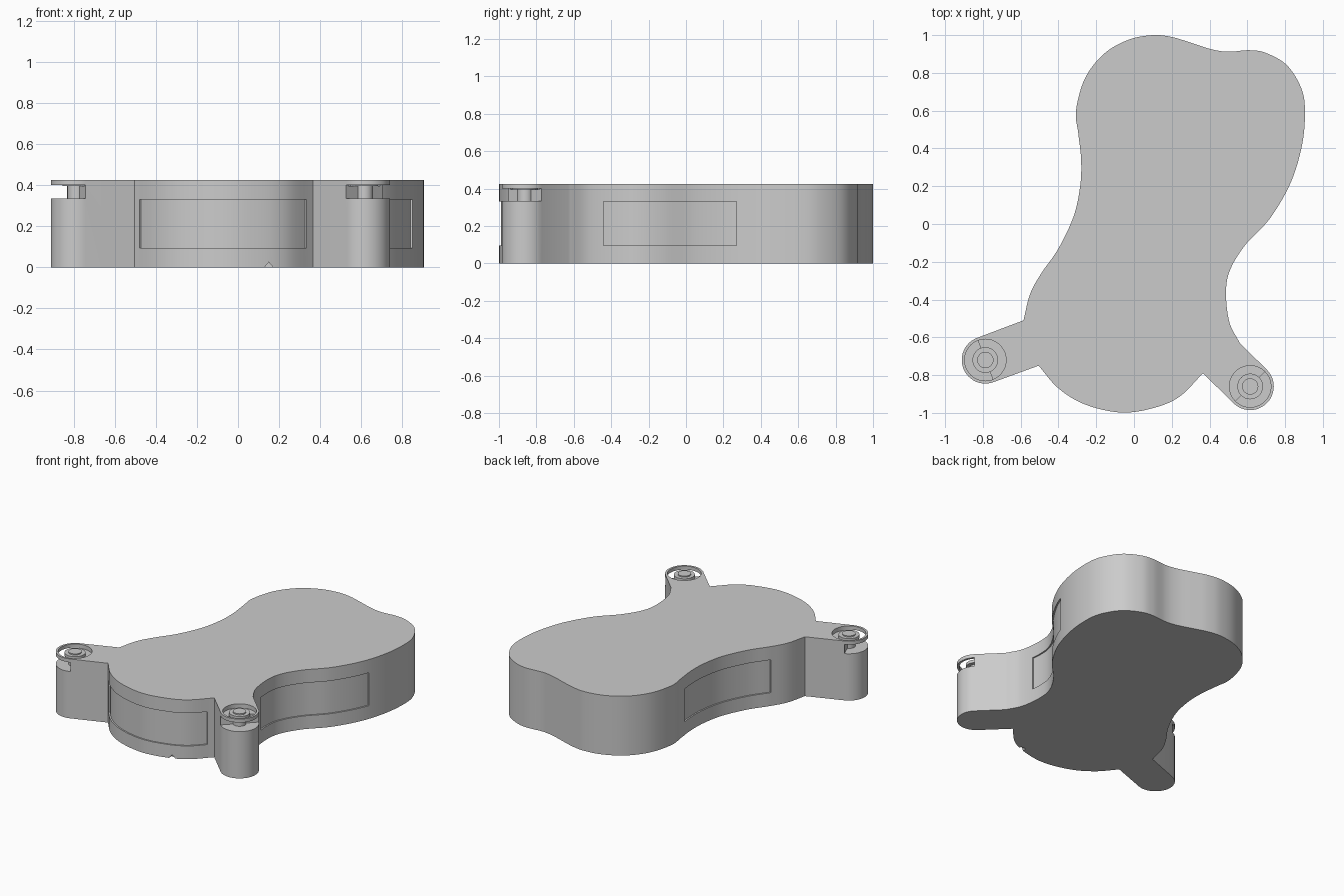
import bpy, bmesh, math
from mathutils import Vector

if "Cube" in bpy.data.objects:
    bpy.data.objects.remove(bpy.data.objects["Cube"])

H = 0.425                       # body height
SLOT_Z, PLATE_Z = 0.335, 0.40   # slot under each lug's top plate


def prism(name, pts, z0, z1):
    """Extrude a counter-clockwise outline from z0 to z1."""
    bm = bmesh.new()
    face = bm.faces.new([bm.verts.new((p[0], p[1], z0)) for p in pts])
    top = bmesh.ops.extrude_face_region(bm, geom=[face])["geom"]
    for v in top:
        if isinstance(v, bmesh.types.BMVert):
            v.co.z = z1
    bmesh.ops.recalc_face_normals(bm, faces=bm.faces)
    me = bpy.data.meshes.new(name)
    bm.to_mesh(me)
    bm.free()
    ob = bpy.data.objects.new(name, me)
    bpy.context.collection.objects.link(ob)
    return ob


def arc(c, r, a0, a1, n=24):
    return [Vector((c[0] + r * math.cos(math.radians(a0 + (a1 - a0) * i / n)),
                    c[1] + r * math.sin(math.radians(a0 + (a1 - a0) * i / n))))
            for i in range(n + 1)]


def circle(c, r, n=40):
    return arc(c, r, 0, 360, n)[:-1]


def spline(pts, n=8):
    """Smooth Catmull-Rom curve through the points."""
    p = [Vector(q) for q in pts]
    p = [2 * p[0] - p[1]] + p + [2 * p[-1] - p[-2]]
    out = []
    for i in range(1, len(p) - 2):
        a, b, c, d = p[i - 1:i + 3]
        for k in range(n):
            t = k / n
            out.append(0.5 * (2 * b + (c - a) * t + (2 * a - 5 * b + 4 * c - d) * t * t
                              + (3 * b - a - 3 * c + d) * t ** 3))
    return out + [p[-2]]


def cut(target, cutter):
    cutter.hide_render = True
    m = target.modifiers.new("cut", 'BOOLEAN')
    m.operation, m.solver, m.object = 'DIFFERENCE', 'EXACT', cutter
    bpy.context.view_layer.objects.active = target
    bpy.ops.object.modifier_apply(modifier=m.name)
    bpy.data.objects.remove(cutter)


def smooth(ob):
    bpy.ops.object.select_all(action='DESELECT')
    ob.select_set(True)
    bpy.context.view_layer.objects.active = ob
    bpy.ops.object.shade_smooth_by_angle(angle=math.radians(30))


# Outline: front arc, then the long wall round the right, back and left
front = spline([(-0.505, -0.75), (-0.40, -0.87), (-0.26, -0.955), (-0.07, -0.998),
                (0.10, -0.975), (0.24, -0.915), (0.365, -0.79)])
wall = spline([(0.56, -0.63), (0.505, -0.52), (0.487, -0.36), (0.51, -0.24), (0.59, -0.11),
               (0.72, 0.03), (0.83, 0.22), (0.89, 0.42), (0.905, 0.60), (0.885, 0.72),
               (0.81, 0.84), (0.70, 0.905), (0.61, 0.92), (0.50, 0.912), (0.41, 0.925),
               (0.30, 0.96), (0.20, 0.99), (0.10, 1.0), (-0.03, 0.975), (-0.16, 0.90),
               (-0.26, 0.77), (-0.307, 0.60), (-0.295, 0.48), (-0.28, 0.34), (-0.285, 0.20),
               (-0.32, 0.04), (-0.40, -0.13), (-0.49, -0.26), (-0.55, -0.37), (-0.585, -0.51)])

# Lugs: name, centre, outward angle
lugs = [("right", (0.615, -0.86), -45), ("left", (-0.787, -0.72), 201)]
R = 0.125
lug_arcs = [arc(c, R, a - 90, a + 90) for _, c, a in lugs]

body = prism("body", front + lug_arcs[0] + wall + lug_arcs[1], 0, H)


def panel_recess(pts):
    """Shallow rectangular recess that follows a stretch of wall."""
    outer, inner = [], []
    for i, p in enumerate(pts):
        d = (pts[min(i + 1, len(pts) - 1)] - pts[max(i - 1, 0)]).normalized()
        nrm = Vector((d.y, -d.x))
        outer.append(p + nrm * 0.01)
        inner.append(p - nrm * 0.01)
    cut(body, prism("recess_cutter", outer + inner[::-1], 0.095, 0.33))


# Side panels: front, right waist, left waist
panel_recess([p for p in front if -0.48 < p.x < 0.345])
panel_recess([p for p in wall if p.x > 0.4 and -0.455 < p.y < 0.285])
panel_recess([p for p in wall if p.x < 0 and -0.26 < p.y < 0.43])

for side, c, a in lugs:
    c = Vector(c)
    u = Vector((math.cos(math.radians(a)), math.sin(math.radians(a))))
    v = Vector((-u.y, u.x)) * 0.15
    # Slot through the outer half of the lug
    cut(body, prism("slot_cutter", [c - v, c - v + u * 0.2, c + v + u * 0.2, c + v],
                    SLOT_Z, PLATE_Z))
    # Round opening in the top plate
    cut(body, prism("hole_cutter", circle(c, 0.11), PLATE_Z - 0.004, H + 0.05))
    # Stepped button in the opening
    post = prism(side + "_lug_post", circle(c, 0.043), SLOT_Z - 0.01, H)
    cap = prism(side + "_lug_collar", circle(c, 0.068), PLATE_Z - 0.004, H - 0.008)
    smooth(post)
    smooth(cap)

# Small V notch at the bottom front edge
notch = prism("notch_cutter", [(-0.03, -0.01), (0.03, -0.01), (0, 0.025)], -0.03, 0.03)
notch.rotation_euler = (math.pi / 2, 0, 0)
notch.location = (0.15, -0.965, 0)
bpy.context.view_layer.update()
cut(body, notch)
smooth(body)
